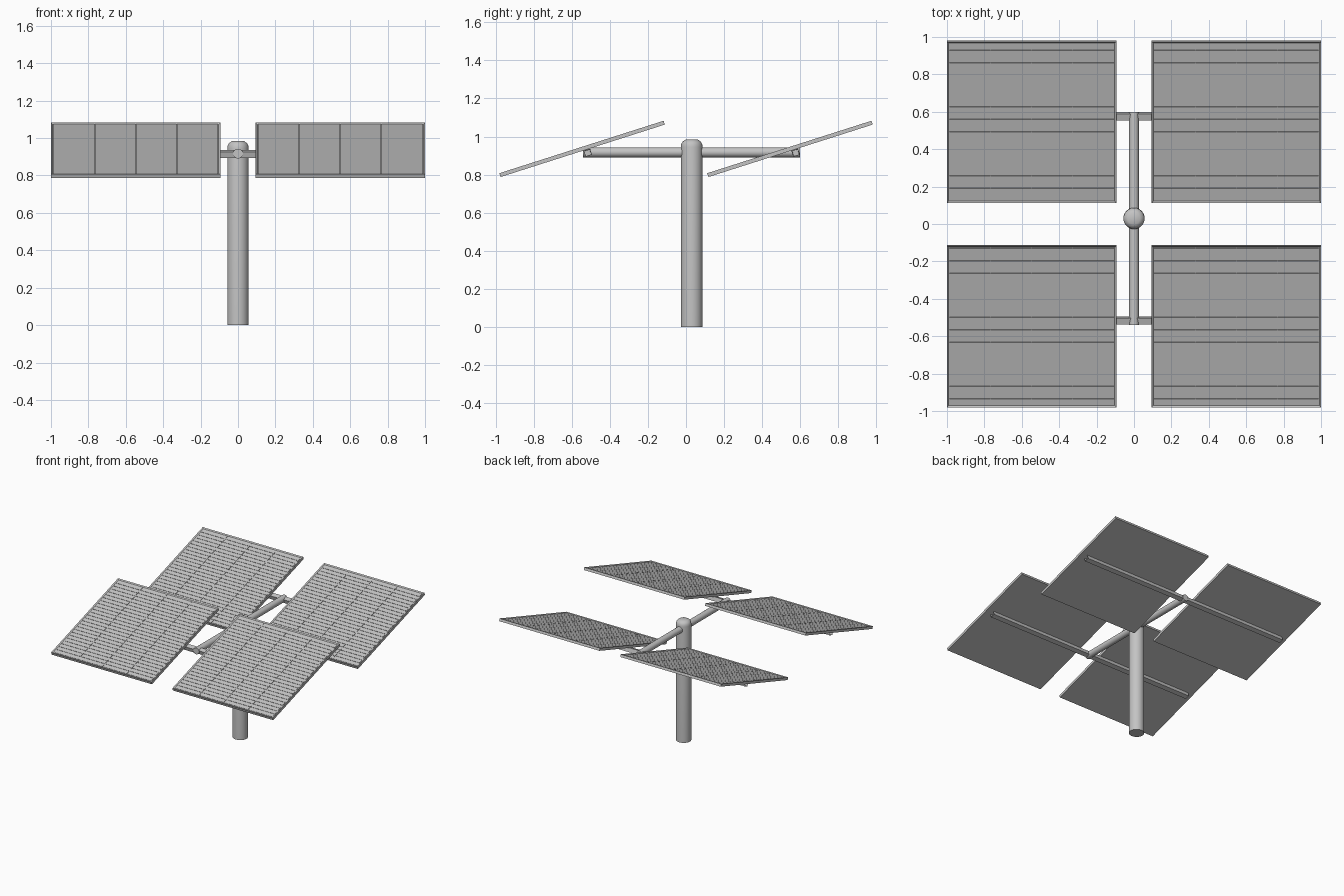
import bpy, bmesh, math
from mathutils import Matrix, Vector

old = bpy.data.objects.get("Cube")
if old:
    bpy.data.objects.remove(old, do_unlink=True)

grey = bpy.data.materials.new("galvanised_grey")
grey.use_nodes = True
colour = (0.55, 0.55, 0.55, 1)
grey.diffuse_color = colour
grey.node_tree.nodes["Principled BSDF"].inputs["Base Color"].default_value = colour

TILT = math.radians(17.7)
SIZE, THICK, LIP, DEPTH = 0.906, 0.021, 0.013, 0.007
COLS, ROWS, GAP = 4, 25, 0.0025
HUB_Y, ARM_Z = 0.03, 0.917


def finish(bm, name, smooth=False):
    bmesh.ops.recalc_face_normals(bm, faces=bm.faces)
    mesh = bpy.data.meshes.new(name)
    bm.to_mesh(mesh)
    bm.free()
    mesh.materials.append(grey)
    obj = bpy.data.objects.new(name, mesh)
    bpy.context.collection.objects.link(obj)
    if smooth:
        bpy.ops.object.select_all(action="DESELECT")
        obj.select_set(True)
        bpy.context.view_layer.objects.active = obj
        bpy.ops.object.shade_smooth_by_angle(angle=math.radians(35))
    return obj


def add_box(bm, centre, size):
    m = Matrix.Translation(centre) @ Matrix.Diagonal((*size, 1))
    return bmesh.ops.create_cube(bm, size=1, matrix=m)["verts"]


def lathe(name, profile, steps=32):
    bm = bmesh.new()
    verts = [bm.verts.new((r, 0, z)) for r, z in profile]
    edges = [bm.edges.new(pair) for pair in zip(verts, verts[1:])]
    bmesh.ops.spin(bm, geom=verts + edges, axis=(0, 0, 1), cent=(0, 0, 0),
                   angle=math.tau, steps=steps)
    bmesh.ops.remove_doubles(bm, verts=bm.verts, dist=1e-5)
    return finish(bm, name, True)


# Upright post with a rounded cap
post = lathe("post", [(0, 0), (0.057, 0), (0.057, 0.945), (0.055, 0.96),
                      (0.048, 0.973), (0.032, 0.984), (0, 0.984)])
post.location.y = HUB_Y

# Horizontal arm running front to back
arm = lathe("arm", [(0, -0.57), (0.026, -0.57), (0.026, 0.57), (0, 0.57)], 24)
arm.rotation_euler.x = math.pi / 2
arm.location = (0, HUB_Y, ARM_Z)


def make_rail(name, y):
    # Hollow square tube, tilted with the panels
    bm = bmesh.new()
    bmesh.ops.delete(bm, geom=bm.verts[:], context="VERTS")
    add_box(bm, (0, 0, 0), (1.9, 0.036, 0.033))
    bm.faces.ensure_lookup_table()
    ends = [f for f in bm.faces if abs(f.normal.x) > 0.9]
    bmesh.ops.inset_individual(bm, faces=ends, thickness=0.005)
    for f in ends:
        bmesh.ops.translate(bm, verts=f.verts[:], vec=(-0.3 * f.normal.x, 0, 0))
    rail = finish(bm, name)
    rail.rotation_euler.x = TILT
    rail.location = (0, y, 0.915)


def make_panel(name, x, y):
    bm = bmesh.new()
    # Framed tray with a raised lip
    add_box(bm, (0, 0, 0), (SIZE, SIZE, THICK))
    top = [f for f in bm.faces if f.normal.z > 0.9]
    bmesh.ops.inset_region(bm, faces=top, thickness=LIP)
    bmesh.ops.translate(bm, verts=top[0].verts[:], vec=(0, 0, -DEPTH))
    # Grid of thin cells lying in the tray
    inner = SIZE - 2 * LIP
    w, h = inner / COLS, inner / ROWS
    for i in range(COLS):
        for j in range(ROWS):
            centre = Vector(((i + 0.5) * w - inner / 2, (j + 0.5) * h - inner / 2,
                             THICK / 2 - DEPTH + 0.001))
            add_box(bm, centre, (w - GAP, h - GAP, 0.003))
    panel = finish(bm, name)
    panel.rotation_euler.x = TILT
    panel.location = (x, y, 0.935)


# Two rails, each carrying a left and a right panel
for end, s in (("front", -1), ("back", 1)):
    make_rail(end + "_rail", HUB_Y + s * 0.546)
    for side, t in (("left", 1), ("right", -1)):
        make_panel(f"{end}_{side}_panel", t * 0.547, s * 0.546)
